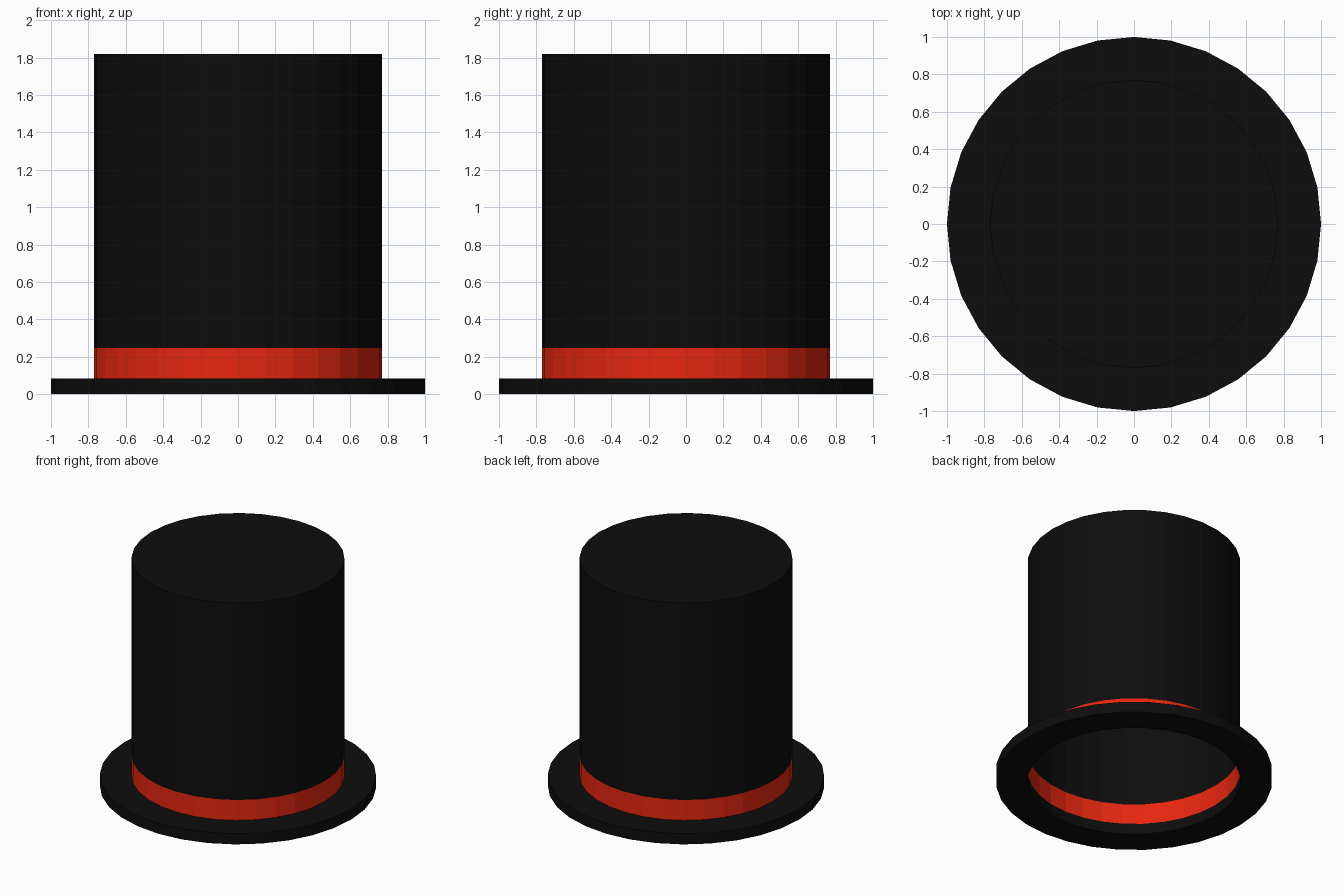
import bpy, bmesh, math

if "Cube" in bpy.data.objects:
    bpy.data.objects.remove(bpy.data.objects["Cube"])

SIDES = 32
R_BRIM, R_CROWN = 1.0, 0.77
Z_BRIM, Z_BAND, Z_TOP = 0.085, 0.247, 1.82


def material(name, color):
    mat = bpy.data.materials.new(name)
    mat.diffuse_color = color
    mat.use_nodes = True
    mat.node_tree.nodes["Principled BSDF"].inputs["Base Color"].default_value = mat.diffuse_color
    return mat


def lathe(name, profile, mat, closed=False, cap=False):
    """Spin (radius, z) points around z into flat-sided rings."""
    bm = bmesh.new()
    rings = []
    for r, z in profile:
        angles = [2 * math.pi * i / SIDES for i in range(SIDES)]
        rings.append([bm.verts.new((r * math.cos(a), r * math.sin(a), z)) for a in angles])
    pairs = list(zip(rings, rings[1:]))
    if closed:
        pairs.append((rings[-1], rings[0]))
    for lo, hi in pairs:
        for i in range(SIDES):
            j = (i + 1) % SIDES
            bm.faces.new((lo[i], lo[j], hi[j], hi[i]))
    if cap:
        bm.faces.new(rings[-1])
    mesh = bpy.data.meshes.new(name)
    bm.to_mesh(mesh)
    bm.free()
    mesh.materials.append(mat)
    obj = bpy.data.objects.new(name, mesh)
    bpy.context.collection.objects.link(obj)
    return obj


black = material("black_felt", (0.004, 0.004, 0.004, 1))
red = material("red_ribbon", (0.8, 0.02, 0.005, 1))

# Flat ring brim with the head opening
lathe("brim", [(R_CROWN, 0), (R_BRIM, 0), (R_BRIM, Z_BRIM), (R_CROWN, Z_BRIM)], black, closed=True)

# Ribbon band, a thin wall flush with the crown
lathe("hat_band", [(R_CROWN, Z_BRIM), (R_CROWN, Z_BAND)], red)

# Hollow crown, closed on top
lathe("crown", [(R_CROWN, Z_BAND), (R_CROWN, Z_TOP)], black, cap=True)
